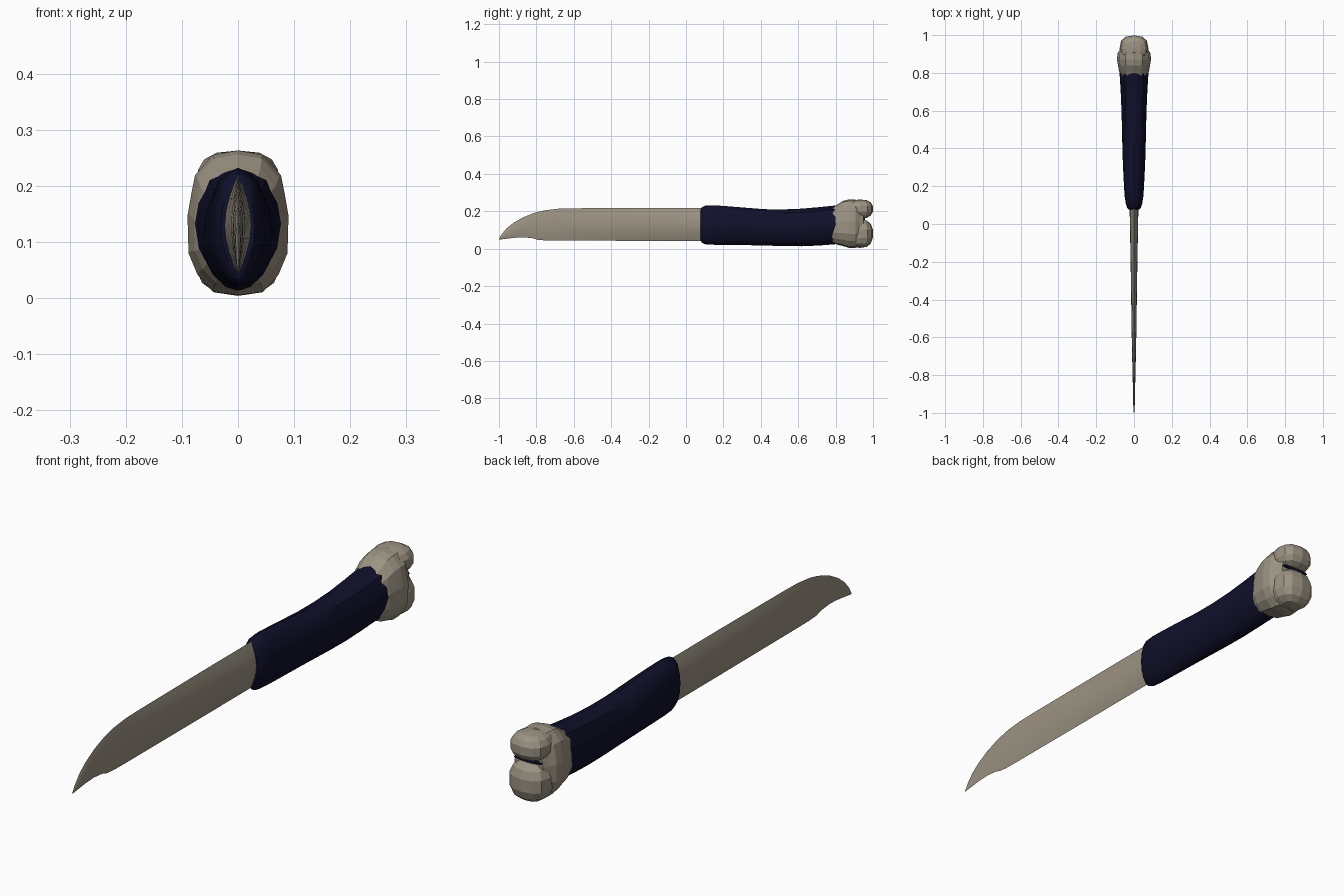
import bpy, bmesh, math

if "Cube" in bpy.data.objects:
    bpy.data.objects.remove(bpy.data.objects["Cube"])


def material(name, rgb):
    m = bpy.data.materials.new(name)
    m.diffuse_color = (*rgb, 1)
    m.use_nodes = True
    m.node_tree.nodes["Principled BSDF"].inputs["Base Color"].default_value = m.diffuse_color
    return m


BONE = material("aged bone", (0.33, 0.29, 0.225))
NAVY = material("dark navy wrap", (0.005, 0.005, 0.024))


def finish(name, bm, mat, smooth=False):
    bmesh.ops.recalc_face_normals(bm, faces=bm.faces)
    me = bpy.data.meshes.new(name)
    bm.to_mesh(me)
    bm.free()
    me.materials.append(mat)
    ob = bpy.data.objects.new(name, me)
    bpy.context.collection.objects.link(ob)
    if smooth:
        bpy.ops.object.select_all(action='DESELECT')
        ob.select_set(True)
        bpy.context.view_layer.objects.active = ob
        bpy.ops.object.shade_smooth_by_angle(angle=math.radians(35))
    return ob


def loft(bm, half, rings):
    """Mirror a half section (u, v) and loft it through rings (y, half width, z low, z high)."""
    section = half + [(-u, v) for u, v in half[-2:0:-1]]
    loops = []
    for y, w, lo, hi in rings:
        c, h = (lo + hi) / 2, (hi - lo) / 2
        loops.append([bm.verts.new((u * w, y, c + v * h)) for u, v in section])
    n = len(section)
    for a, b in zip(loops, loops[1:]):
        for i in range(n):
            bm.faces.new((a[i], a[(i + 1) % n], b[(i + 1) % n], b[i]))
    bm.faces.new(loops[0])
    bm.faces.new(loops[-1])


# Blade: thin lens section, clipped and swept-down tip
lens = [(1 - abs(v) ** 1.8, v) for v in (1, .8, .55, .28, 0, -.28, -.55, -.8, -1)]
blade_rings = [
    (-1.0, .001, .048, .052), (-.985, .003, .050, .078), (-.96, .004, .053, .108),
    (-.92, .005, .058, .140), (-.87, .006, .061, .168), (-.82, .007, .056, .188),
    (-.79, .008, .047, .197), (-.75, .009, .044, .206), (-.68, .010, .043, .214),
    (-.60, .012, .043, .216), (-.2, .018, .042, .218), (.12, .024, .042, .218)]
bm = bmesh.new()
loft(bm, lens, blade_rings)
finish("blade", bm, BONE, True)

# Wrapped grip: peaked oval section with a shallow waist
oval = [(0, 1), (.34, .93), (.66, .8), (.92, .4), (1, .05),
        (.92, -.36), (.66, -.72), (.33, -.93), (0, -1)]
grip_rings = [
    (.078, .030, .045, .208), (.085, .036, .032, .222), (.105, .043, .023, .231),
    (.15, .050, .021, .232), (.22, .054, .020, .227), (.32, .059, .019, .219),
    (.42, .062, .017, .211), (.52, .064, .014, .210), (.62, .067, .013, .214),
    (.71, .071, .017, .222), (.79, .076, .023, .230), (.806, .077, .025, .232)]
bm = bmesh.new()
loft(bm, oval, grip_rings)
finish("grip_wrap", bm, NAVY, True)

# Bone pommel: flared collar ...
knob = [(0, 1), (.5, .94), (.85, .66), (.92, .42), (1, .1),
        (.98, -.42), (.8, -.72), (.5, -.95), (0, -1)]
collar_rings = [
    (.78, .068, .035, .220), (.807, .079, .022, .235), (.84, .085, .014, .256),
    (.87, .090, .005, .263), (.905, .087, .004, .263), (.93, .070, .020, .245),
    (.95, .060, .050, .220)]
bm = bmesh.new()
loft(bm, knob, collar_rings)


# ... with two boxy rounded knuckles above and below a groove
def knuckle(centre, radii):
    made = bmesh.ops.create_uvsphere(bm, u_segments=12, v_segments=7, radius=1)["verts"]
    for v in made:
        p = [math.copysign(abs(k) ** .78, k) for k in v.co]
        v.co = [c + r * k for c, r, k in zip(centre, radii, p)]


knuckle((0, .930, .212), (.073, .070, .051))
knuckle((0, .930, .080), (.078, .070, .076))
finish("bone_pommel", bm, BONE)

# Dark seam at the bottom of the groove
bm = bmesh.new()
loft(bm, oval, [(.93, .062, .153, .165), (.958, .058, .153, .165)])
finish("groove_seam", bm, NAVY)
